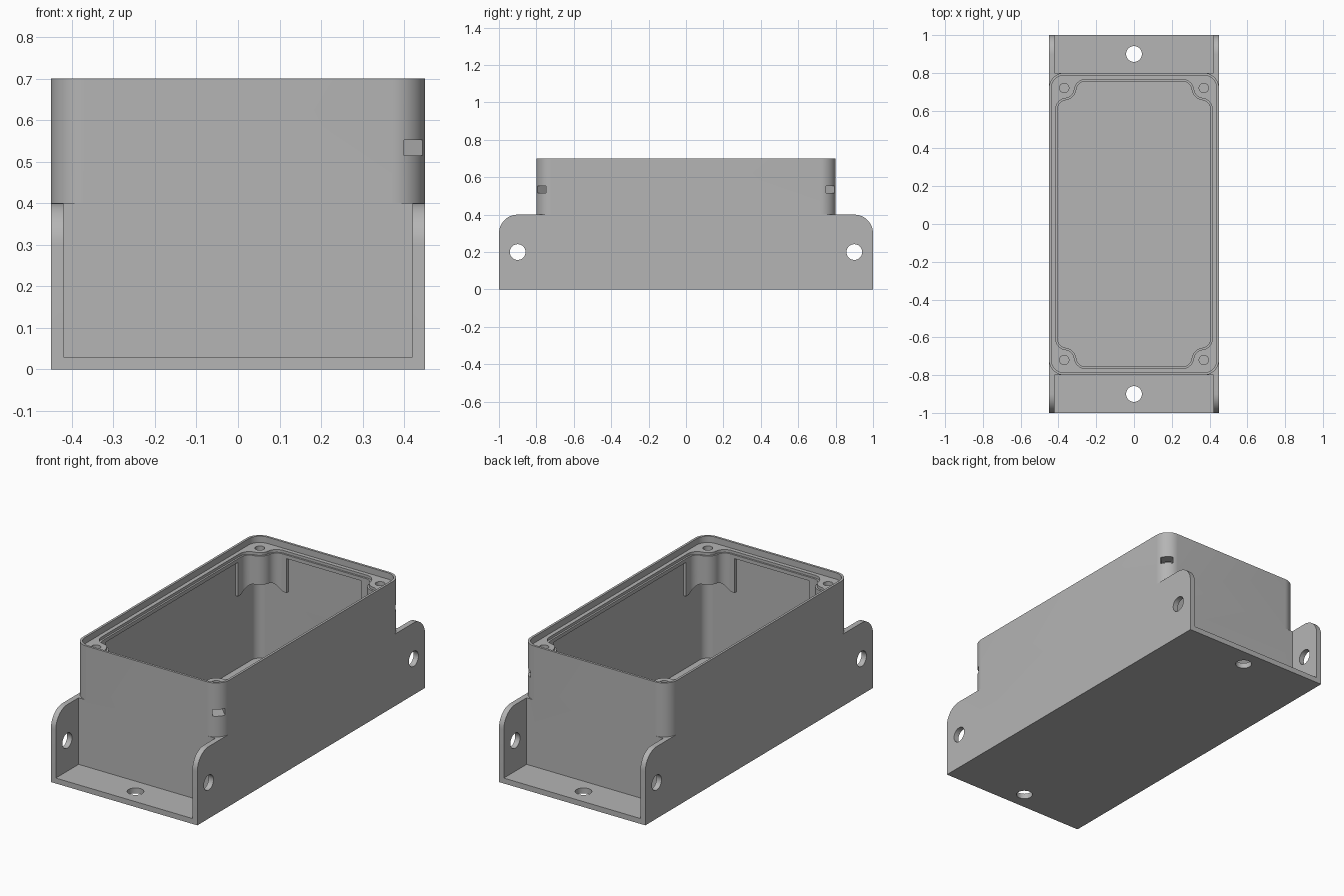
import bpy, bmesh
from math import pi, sin, cos, atan2, sqrt
from mathutils import Matrix

if "Cube" in bpy.data.objects:
    bpy.data.objects.remove(bpy.data.objects["Cube"], do_unlink=True)

grey = bpy.data.materials.new("matte grey")
grey.use_nodes = True
COLOUR = (0.46, 0.46, 0.46, 1)
grey.diffuse_color = COLOUR
grey.node_tree.nodes["Principled BSDF"].inputs["Base Color"].default_value = COLOUR

HX, HY = 0.37, 0.72          # screw centre, also the centre of each corner round
QUADS = [(sx, sy) for sx in (1, -1) for sy in (1, -1)]


def arc(cx, cy, r, a0, a1, n=14):
    steps = [a0 + (a1 - a0) * i / n for i in range(n + 1)]
    return [(cx + r * cos(a), cy + r * sin(a)) for a in steps]


def four_way(quadrant):
    """Mirror the outline of one corner into a closed loop."""
    out = []
    for sx, sy in ((1, 1), (-1, 1), (-1, -1), (1, -1)):
        pts = quadrant if sx * sy > 0 else quadrant[::-1]
        out += [(sx * x, sy * y) for x, y in pts]
    return out


def rounded(x, y, r):
    return four_way(arc(x - r, y - r, r, 0, pi / 2))


def boss_outline(x):
    """Opening that curves inward around the four screw posts."""
    w = x - HX
    r, f = 0.10 - w, w + 0.015
    u = w - f
    s = sqrt((r + f) ** 2 - u * u)
    a = atan2(s, -u)
    q = arc(HX + u, HY - s, f, 0, a)
    q += arc(HX, HY, r, a + pi, 1.5 * pi - a, 20)[1:]
    q += arc(HX - s, HY + u, f, pi / 2 - a, pi / 2)[1:]
    return four_way(q)


def make(name, bm):
    bmesh.ops.recalc_face_normals(bm, faces=bm.faces)
    me = bpy.data.meshes.new(name)
    bm.to_mesh(me)
    bm.free()
    me.materials.append(grey)
    ob = bpy.data.objects.new(name, me)
    bpy.context.collection.objects.link(ob)
    return ob


def prism(name, pts, z0, z1, matrix=None):
    bm = bmesh.new()
    face = bm.faces.new([bm.verts.new((x, y, z0)) for x, y in pts])
    top = bmesh.ops.extrude_face_region(bm, geom=[face])["geom"]
    verts = [v for v in top if isinstance(v, bmesh.types.BMVert)]
    bmesh.ops.translate(bm, verts=verts, vec=(0, 0, z1 - z0))
    if matrix:
        bm.transform(matrix)
    return make(name, bm)


def rect(x0, x1, y0, y1):
    return [(x0, y0), (x1, y0), (x1, y1), (x0, y1)]


def cone(name, x, y, z0, z1, r0, r1, n=48):
    bm = bmesh.new()
    place = Matrix.Translation((x, y, (z0 + z1) / 2))
    bmesh.ops.create_cone(bm, cap_ends=True, segments=n, radius1=r0,
                          radius2=r1, depth=z1 - z0, matrix=place)
    return make(name, bm)


def combine(target, other, op):
    mod = target.modifiers.new("combine", "BOOLEAN")
    mod.object, mod.operation, mod.solver = other, op, "EXACT"
    bpy.context.view_layer.objects.active = target
    bpy.ops.object.modifier_apply(modifier=mod.name)
    bpy.data.objects.remove(other, do_unlink=True)


def cut(target, other):
    combine(target, other, "DIFFERENCE")


# Lower tray with round-topped mounting ears, profile in y-z swept along x
along_x = Matrix(((0, 0, 1, 0), (1, 0, 0, 0), (0, 1, 0, 0), (0, 0, 0, 1)))
side = [(-1, 0), (1, 0)] + arc(0.9, 0.3, 0.1, 0, pi / 2) + arc(-0.9, 0.3, 0.1, pi / 2, pi)
box = prism("enclosure_box", side, -0.45, 0.45, along_x)
for s in (1, -1):
    ends = sorted((s * 0.8, s * 1.2))
    cut(box, prism("end_gap", rect(-0.42, 0.42, *ends), 0.03, 0.6))

# Upper body with rounded corners, then the main cavity
combine(box, prism("upper_body", rounded(0.45, 0.8, 0.08), 0.2, 0.7), "UNION")
cut(box, prism("cavity", rounded(0.42, 0.77, 0.05), 0.03, 0.63))

# Screw posts in the corners with a coned underside
for sx, sy in QUADS:
    xs = sorted((sx * 0.23, sx * 0.424))
    ys = sorted((sy * 0.58, sy * 0.774))
    post = prism("screw_post", rect(*xs, *ys), 0.44, 0.64)
    cut(post, cone("post_relief", sx * HX, sy * HY, 0.42, 0.50, 0.145, 0.055))
    combine(box, post, "UNION")

# Lid recess, stepped ledge and shaped opening
cut(box, prism("opening", boss_outline(0.405), 0.1, 0.8))
cut(box, prism("ledge_step", boss_outline(0.415), 0.65, 0.8))
cut(box, prism("lid_recess", rounded(0.437, 0.787, 0.067), 0.665, 0.8))

# Screw holes and diagonal nut slots
for sx, sy in QUADS:
    cut(box, cone("screw_hole", sx * HX, sy * HY, 0.53, 0.8, 0.025, 0.025, 32))
    turn = Matrix.Translation((sx * HX, sy * HY, 0)) @ Matrix.Rotation(atan2(sy, sx), 4, "Z")
    cut(box, prism("nut_slot", rect(-0.03, 0.15, -0.032, 0.032), 0.515, 0.552, turn))

# Mounting holes through the base and the ears
for s in (1, -1):
    cut(box, cone("base_hole", 0, s * 0.9, -0.1, 0.1, 0.042, 0.042))
    bore = cone("ear_hole", 0, 0, -0.6, 0.6, 0.042, 0.042)
    bore.data.transform(Matrix.Translation((0, s * 0.9, 0.2)) @ Matrix.Rotation(pi / 2, 4, "Y"))
    cut(box, bore)

bpy.ops.object.select_all(action="DESELECT")
box.select_set(True)
bpy.context.view_layer.objects.active = box
bpy.ops.object.shade_smooth_by_angle(angle=0.5)
